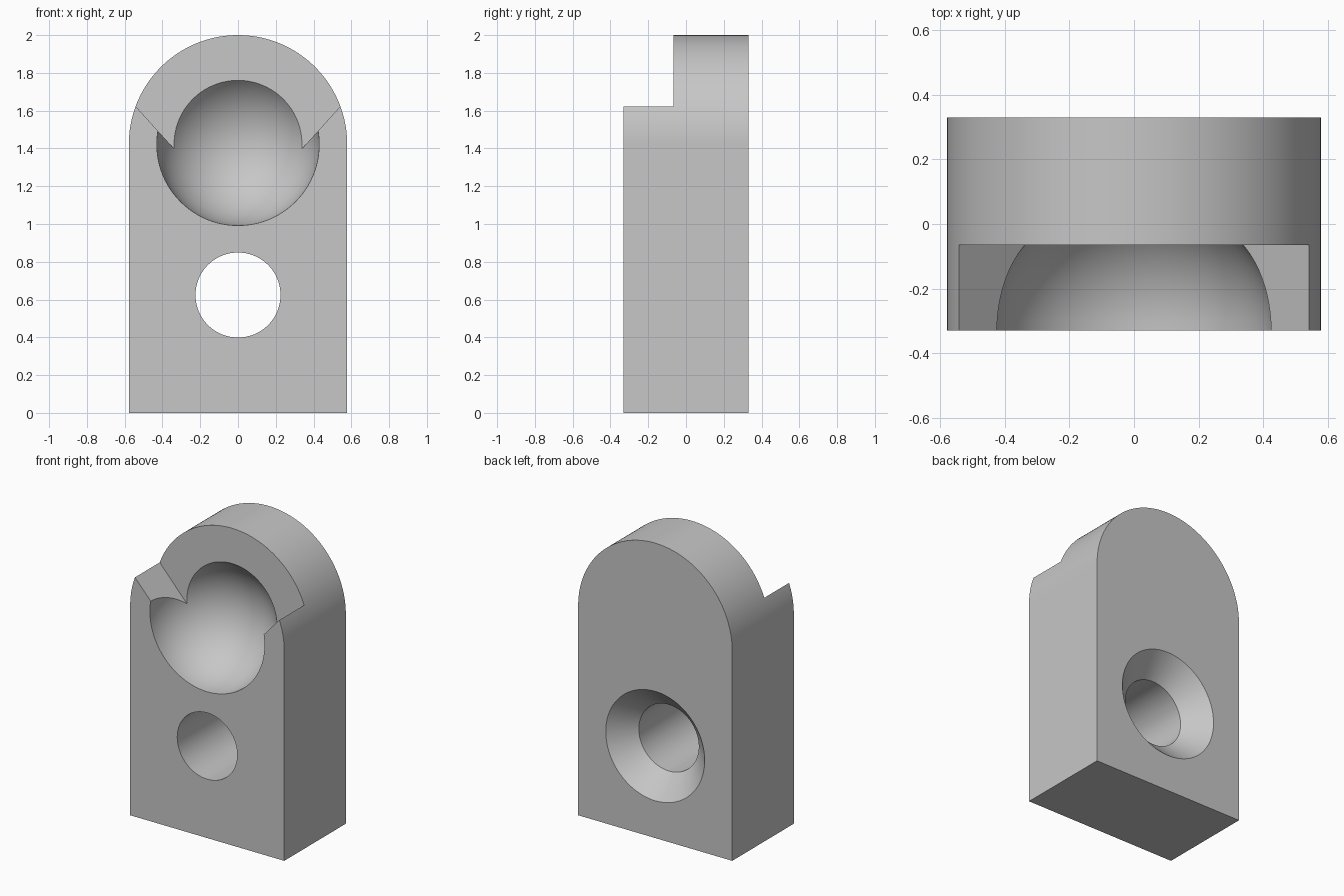
import bpy, bmesh, math
from mathutils import Matrix

if "Cube" in bpy.data.objects:
    bpy.data.objects.remove(bpy.data.objects["Cube"])

HALF_W, HALF_D = 0.578, 0.33
ARCH_Z = 2 - HALF_W
SOCKET_R = 0.43
HOLE_Z, HOLE_R, SINK_R = 0.624, 0.225, 0.371
NOTCH_Y = -0.065

grey = bpy.data.materials.new("plain grey")
grey.use_nodes = True
colour = (0.57, 0.57, 0.57, 1)
grey.diffuse_color = colour
grey.node_tree.nodes["Principled BSDF"].inputs["Base Color"].default_value = colour


def add_object(name, bm):
    bmesh.ops.recalc_face_normals(bm, faces=bm.faces)
    mesh = bpy.data.meshes.new(name)
    bm.to_mesh(mesh)
    bm.free()
    mesh.materials.append(grey)
    obj = bpy.data.objects.new(name, mesh)
    bpy.context.collection.objects.link(obj)
    return obj


def extrude_profile(name, points, y0, y1):
    bm = bmesh.new()
    face = bm.faces.new([bm.verts.new((x, y0, z)) for x, z in points])
    new = bmesh.ops.extrude_face_region(bm, geom=[face])["geom"]
    verts = [v for v in new if isinstance(v, bmesh.types.BMVert)]
    bmesh.ops.translate(bm, verts=verts, vec=(0, y1 - y0, 0))
    return add_object(name, bm)


def round_cutter(name, r_front, r_back, y0, y1):
    bm = bmesh.new()
    bmesh.ops.create_cone(bm, cap_ends=True, segments=96, radius1=r_back,
                          radius2=r_front, depth=y1 - y0)
    turn = Matrix.Rotation(math.pi / 2, 4, "X")
    bm.transform(Matrix.Translation((0, (y0 + y1) / 2, HOLE_Z)) @ turn)
    return add_object(name, bm)


# Upright block with a semicircular top
arch = [(HALF_W * math.cos(math.pi * i / 96), ARCH_Z + HALF_W * math.sin(math.pi * i / 96))
        for i in range(97)]
body = extrude_profile("bracket_body", [(-HALF_W, 0), (HALF_W, 0)] + arch, -HALF_D, HALF_D)

# Spherical socket centred on the front face
bm = bmesh.new()
bmesh.ops.create_uvsphere(bm, u_segments=96, v_segments=48, radius=SOCKET_R)
bm.transform(Matrix.Translation((0, -HALF_D, ARCH_Z)) @ Matrix.Rotation(math.pi / 2, 4, "X"))
socket = add_object("socket_cutter", bm)

# Flared notch that opens the front of the arch
side = [(0.34 + (z - 1.40) / 1.105, z) for z in (1.30, 2.2)]
notch = extrude_profile("notch_cutter", side + [(-x, z) for x, z in reversed(side)],
                        -0.6, NOTCH_Y)

# Screw hole and its countersink on the back
hole = round_cutter("hole_cutter", HOLE_R, HOLE_R, -0.5, 0.5)
extra = 0.05
depth = SINK_R - HOLE_R
sink = round_cutter("countersink_cutter", HOLE_R, SINK_R + extra,
                    HALF_D - depth, HALF_D + extra)

bpy.ops.object.select_all(action="DESELECT")
bpy.context.view_layer.objects.active = body
body.select_set(True)
for cutter in (notch, socket, hole, sink):
    mod = body.modifiers.new(cutter.name, "BOOLEAN")
    mod.operation, mod.solver, mod.object = "DIFFERENCE", "EXACT", cutter
    bpy.ops.object.modifier_apply(modifier=mod.name)
    bpy.data.objects.remove(cutter)

bpy.ops.object.shade_smooth_by_angle(angle=math.radians(25))
